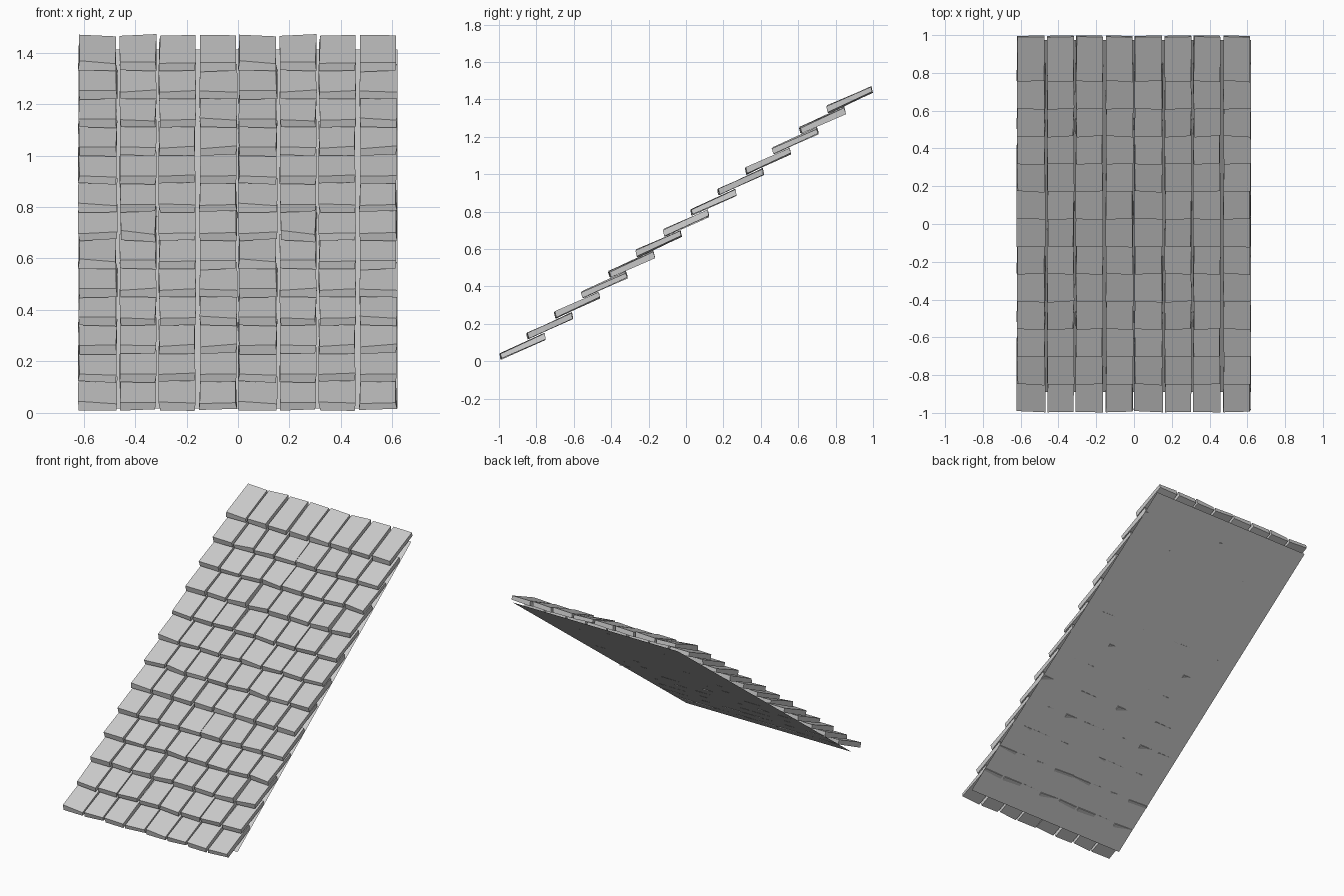
import bpy, random

if "Cube" in bpy.data.objects:
    bpy.data.objects.remove(bpy.data.objects["Cube"])

random.seed(4)
ROWS, PITCH_Y, PITCH_Z = 13, 0.1458, 0.11
# left and right edge of each column; the set of four repeats
COLUMNS = [(-0.619, -0.472), (-0.458, -0.319), (-0.306, -0.166), (-0.148, -0.006)]


def make_object(name, verts, faces):
    mesh = bpy.data.meshes.new(name)
    mesh.from_pydata(verts, [], faces)
    mesh.update()
    ob = bpy.data.objects.new(name, mesh)
    bpy.context.collection.objects.link(ob)
    return ob


def j(a):
    return random.uniform(-a, a)


BOX_FACES = [(0, 2, 3, 1), (4, 5, 7, 6), (0, 1, 5, 4), (2, 6, 7, 3), (0, 4, 6, 2), (1, 3, 7, 5)]


def shingle(x0, x1):
    """Uneven slab: thick lower lip, back end tucked under the next row."""
    roll, swing = j(0.005), j(0.004)
    pts = []
    for top in (0, 1):
        for back in (0, 1):
            for side in (0, 1):
                x = (x1 if side else x0) + j(0.004)
                y = (0.241 if back else 0.005) + (0.0 if top else 0.007) + j(0.002)
                y += swing * (1 if side else -1) * (0.5 if back else 1)
                z = (0.118 if back else 0.010) + (0.030 if top else 0)
                z += roll * (1 if side else -1) + j(0.004)
                pts.append((x, y, z))
    return pts


# Seven different rows of four shingles, laid repeatedly
patterns = [[shingle(*c) for c in COLUMNS] for _ in range(7)]
verts, faces = [], []
for row in range(ROWS):
    for col in range(8):
        base = len(verts)
        dx = 0.622 if col >= 4 else 0
        for x, y, z in patterns[row % 7][col % 4]:
            verts.append((x + dx, max(-1, -1 + row * PITCH_Y + y), max(0, z + row * PITCH_Z)))
        faces += [tuple(base + i for i in f) for f in BOX_FACES]
make_object("roof_shingles", verts, faces)

# Flat sheet under the shingles
make_object("roof_underlay",
            [(-0.62, -0.89, 0.018), (0.62, -0.89, 0.018), (0.62, 0.973, 1.412), (-0.62, 0.973, 1.412)],
            [(0, 1, 2, 3)])
